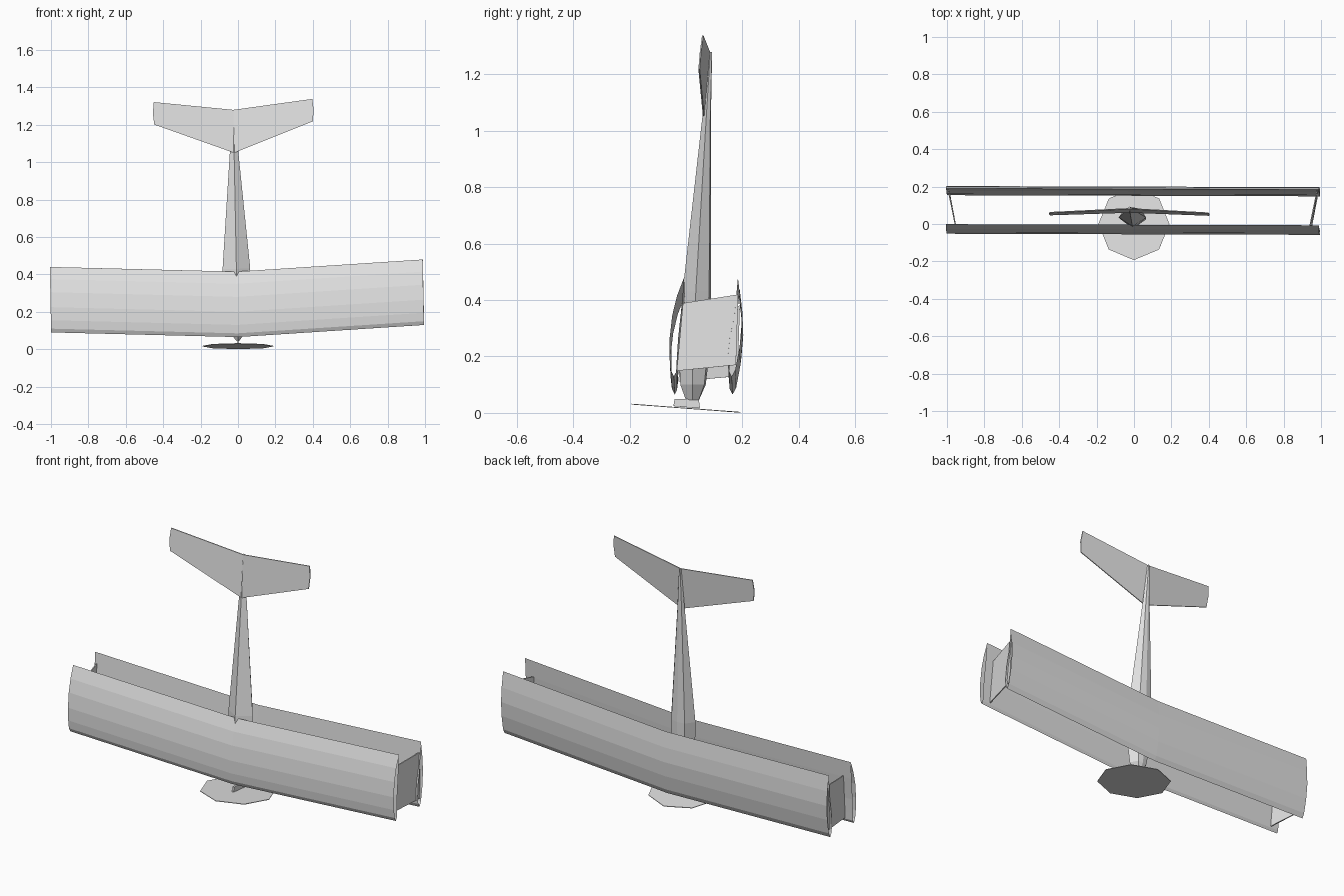
import bpy, bmesh, math
from mathutils import Matrix, Vector

cube = bpy.data.objects.get("Cube")
if cube:
    bpy.data.objects.remove(cube)

grey = bpy.data.materials.new("light grey")
grey.use_nodes = True
COLOUR = (0.75, 0.75, 0.75, 1)
grey.diffuse_color = COLOUR
grey.node_tree.nodes["Principled BSDF"].inputs["Base Color"].default_value = COLOUR

# The whole aircraft stands on its nose with a very slight lean
LEAN = Matrix.Rotation(-0.003, 4, 'Z') @ Matrix.Rotation(-0.02, 4, 'Y')


def finish(name, bm, closed=True):
    if closed:
        bmesh.ops.recalc_face_normals(bm, faces=bm.faces)
    mesh = bpy.data.meshes.new(name)
    bm.to_mesh(mesh)
    bm.free()
    mesh.materials.append(grey)
    obj = bpy.data.objects.new(name, mesh)
    obj.matrix_world = LEAN
    bpy.context.collection.objects.link(obj)
    return obj


def loft(name, rings, caps=True):
    """Skin a list of equally long closed rings."""
    bm = bmesh.new()
    rows = [[bm.verts.new(p) for p in ring] for ring in rings]
    n = len(rows[0])
    for a, b in zip(rows, rows[1:]):
        for i in range(n):
            j = (i + 1) % n
            bm.faces.new((a[i], a[j], b[j], b[i]))
    if caps:
        bm.faces.new(rows[0])
        bm.faces.new(rows[-1])
    return finish(name, bm)


def plate(name, points, offset):
    """Thin plate made from an outline and an offset vector."""
    off = Vector(offset)
    return loft(name, [[Vector(p) for p in points],
                       [Vector(p) + off for p in points]])


# Wings: hollow, open-ended aerofoils with a shallow dihedral
def wing(name, section):
    rings = [[(x, y, z + 0.045 * abs(x)) for y, z in section]
             for x in (-0.997, 0, 0.997)]
    return loft(name, rings, caps=False)


wing("front_wing", [(-0.04, 0.065), (-0.05, 0.085), (-0.055, 0.13), (-0.055, 0.2),
                    (-0.046, 0.28), (-0.029, 0.35), (-0.004, 0.415),
                    (-0.012, 0.32), (-0.025, 0.2), (-0.03, 0.12), (-0.032, 0.08)])
wing("back_wing", [(0.165, 0.065), (0.155, 0.085), (0.151, 0.13), (0.158, 0.2),
                   (0.175, 0.28), (0.187, 0.415),
                   (0.197, 0.33), (0.2, 0.25), (0.193, 0.17), (0.178, 0.09)])

# Panels joining the wing tips
for side, s in (("left", 1), ("right", -1)):
    plate(side + "_wing_strut",
          [(s * 0.945, -0.03, 0.13), (s * 0.985, 0.18, 0.15),
           (s * 0.985, 0.188, 0.4), (s * 0.945, -0.008, 0.37)],
          (s * 0.006, 0, 0))


# Fuselage: six-sided body tapering to the tail
def body_ring(z, half, front, back):
    mid = front + (back - front) * 0.5
    return [(0, front, z), (half, mid, z), (half * 0.55, back, z),
            (0, back + half * 0.1, z), (-half * 0.55, back, z), (-half, mid, z)]


loft("fuselage", [body_ring(0.045, 0.008, 0.0, 0.045),
                  body_ring(0.1, 0.05, -0.02, 0.065),
                  body_ring(0.2, 0.068, -0.025, 0.075),
                  body_ring(0.43, 0.074, -0.012, 0.082),
                  body_ring(1.05, 0.023, 0.058, 0.086),
                  body_ring(1.28, 0.006, 0.08, 0.092)])

# Tailplane: two swept, slightly drooping halves
for side, s in (("left", 1), ("right", -1)):
    plate(side + "_tailplane",
          [(0, 0.06, 1.05), (s * 0.424, 0.045, 1.21), (s * 0.43, 0.05, 1.27),
           (s * 0.424, 0.058, 1.33), (0, 0.08, 1.28)], (0, 0.005, 0))

# Propeller shaft and fin-shaped hub
plate("propeller_hub", [(-0.005, -0.045, 0.024), (-0.005, 0.05, 0.016),
                        (-0.005, 0.045, 0.05), (-0.005, -0.04, 0.05)], (0.01, 0, 0))

# Propeller disc: tilted octagon with a thin rim
ring = []
for i in range(8):
    a = i * math.pi / 4
    x, y = 0.19 * math.sin(a), -0.193 * math.cos(a)
    ring.append((x, y, 0.018 - 0.075 * y - 0.02 * x))
plate("propeller_disc", ring, (0, 0, -0.003))
